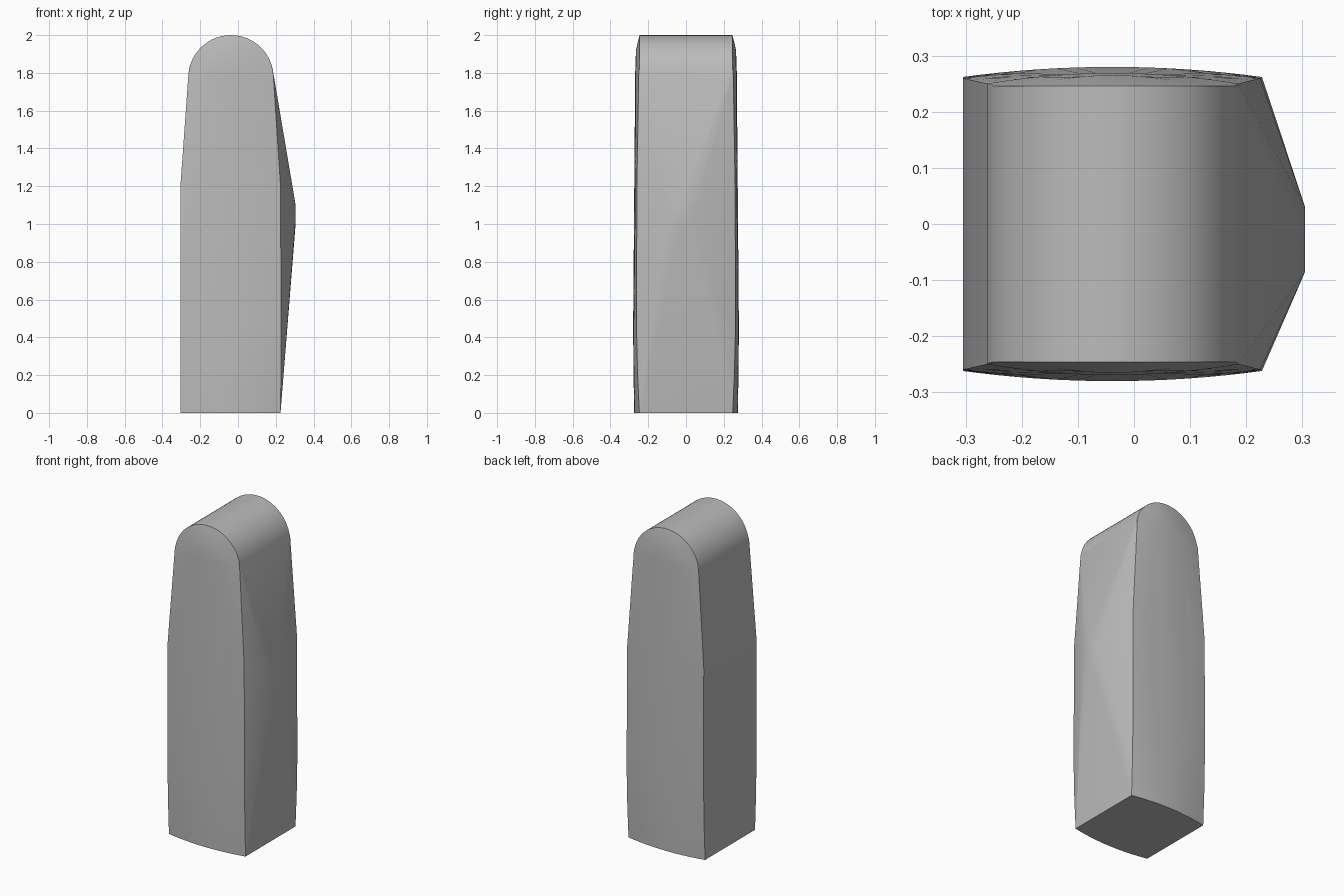
import bpy
import bmesh
import math

# Remove the default cube
cube = bpy.data.objects.get("Cube")
if cube:
    bpy.data.objects.remove(cube, do_unlink=True)

# Single grey finish
grey = bpy.data.materials.new("plain_grey")
grey.use_nodes = True
colour = (0.5, 0.5, 0.5, 1)
grey.diffuse_color = colour
grey.node_tree.nodes["Principled BSDF"].inputs["Base Color"].default_value = colour


def bowed_section(z, left, right, corner, middle, steps=16):
    """Front and back edges of one horizontal section, bowed outward in y."""
    points = []
    for i in range(steps + 1):
        t = i / steps
        x = left + (right - left) * t
        y = corner + (middle - corner) * (1 - (2 * t - 1) ** 2)
        points += [(x, -y, z), (x, y, z)]
    return points


def arch_rim(cx, cz, radius, depth, steps=28):
    """Front and back edges of the half-round top."""
    points = []
    for i in range(steps + 1):
        a = math.pi * i / steps
        x, z = cx + radius * math.cos(a), cz + radius * math.sin(a)
        points += [(x, -depth, z), (x, depth, z)]
    return points


# Body sections from base to shoulder: z, left, right, corner depth, middle depth
points = []
for section in [
    (0, -0.305, 0.225, 0.247, 0.274),
    (0.2, -0.305, 0.227, 0.256, 0.278),
    (0.45, -0.305, 0.228, 0.262, 0.28),
    (1.2, -0.305, 0.225, 0.26, 0.275),
    (1.8, -0.262, 0.186, 0.25, 0.269),
    (1.92, -0.165, 0.09, 0.252, 0.265),
]:
    points += bowed_section(*section)

# Rounded top
points += arch_rim(-0.0375, 1.774, 0.226, 0.246)

# Blunt faceted peak on the left side
points += [(0.305, -0.085, 1.03), (0.305, 0.03, 1.03),
           (0.305, -0.03, 1.1), (0.305, -0.03, 1.0)]

# Wrap the sections, arch and peak in one convex skin
bm = bmesh.new()
for p in points:
    bm.verts.new(p)
bmesh.ops.remove_doubles(bm, verts=bm.verts[:], dist=0.0005)
bmesh.ops.convex_hull(bm, input=bm.verts[:])
loose = [v for v in bm.verts if not v.link_faces]
bmesh.ops.delete(bm, geom=loose, context="VERTS")
bmesh.ops.dissolve_limit(bm, angle_limit=math.radians(0.5),
                         verts=bm.verts[:], edges=bm.edges[:])
bmesh.ops.recalc_face_normals(bm, faces=bm.faces[:])

mesh = bpy.data.meshes.new("rounded_block")
bm.to_mesh(mesh)
bm.free()
mesh.materials.append(grey)
block = bpy.data.objects.new("rounded_block", mesh)
bpy.context.collection.objects.link(block)

# Smooth the curves, keep the facets and rims crisp
bpy.ops.object.select_all(action="DESELECT")
block.select_set(True)
bpy.context.view_layer.objects.active = block
bpy.ops.object.shade_smooth_by_angle(angle=math.radians(14))
